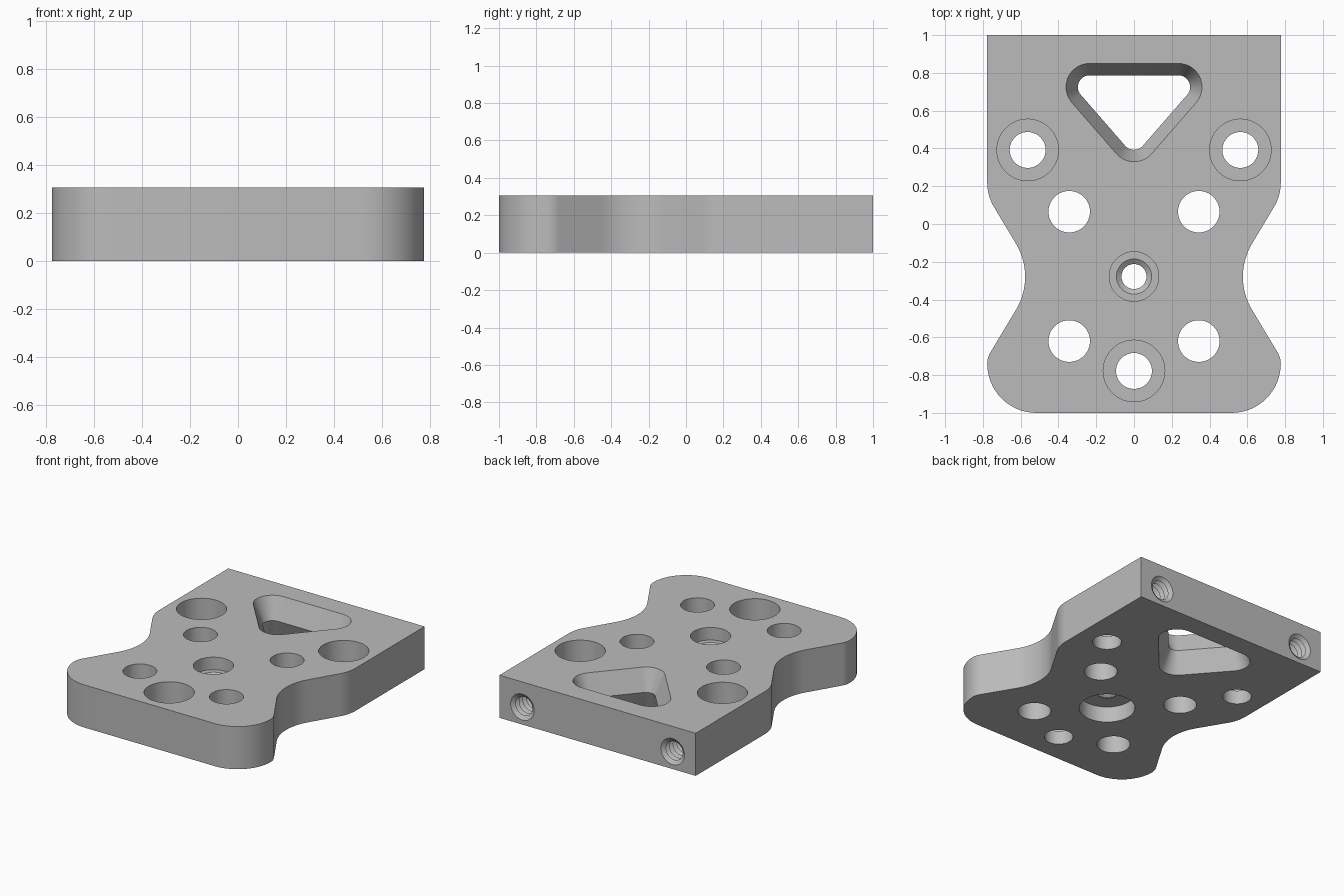
import bpy, bmesh, math
from mathutils import Matrix, Vector

cube = bpy.data.objects.get("Cube")
if cube:
    bpy.data.objects.remove(cube, do_unlink=True)

THICK = 0.305
MAJOR, MINOR = 0.093, 0.066   # thread radii

grey = bpy.data.materials.new("machined grey")
grey.use_nodes = True
colour = (0.5, 0.5, 0.5, 1)
grey.diffuse_color = colour
grey.node_tree.nodes["Principled BSDF"].inputs["Base Color"].default_value = colour


def loft(name, rings, matrix=Matrix()):
    """Closed solid through rings of equal point count."""
    bm = bmesh.new()
    loops = [[bm.verts.new(p) for p in ring] for ring in rings]
    n = len(loops[0])
    for a, b in zip(loops, loops[1:]):
        for i in range(n):
            j = (i + 1) % n
            bm.faces.new((a[i], a[j], b[j], b[i]))
    bm.faces.new(loops[0][::-1])
    bm.faces.new(loops[-1])
    bmesh.ops.recalc_face_normals(bm, faces=bm.faces)
    bm.transform(matrix)
    mesh = bpy.data.meshes.new(name)
    bm.to_mesh(mesh)
    bm.free()
    mesh.materials.append(grey)
    ob = bpy.data.objects.new(name, mesh)
    bpy.context.collection.objects.link(ob)
    return ob


def circle(r, z, n=64):
    return [(r * math.cos(t), r * math.sin(t), z)
            for t in (math.tau * i / n for i in range(n))]


def lathe(name, profile, matrix):
    return loft(name, [circle(r, z) for r, z in profile], matrix)


def fillet(corner, before, after, r, n=16):
    """Points of an arc rounding one outline corner."""
    c = Vector(corner)
    if r == 0:
        return [c]
    u, v = (Vector(before) - c).normalized(), (Vector(after) - c).normalized()
    half = u.angle(v) / 2
    centre = c + (u + v).normalized() * r / math.sin(half)
    start = c + u * r / math.tan(half) - centre
    end = c + v * r / math.tan(half) - centre
    sweep = math.pi - 2 * half
    return [centre + (start * math.sin((1 - k / n) * sweep)
                      + end * math.sin(k / n * sweep)) / math.sin(sweep)
            for k in range(n + 1)]


def thread(start, end, steps):
    return [(MAJOR if i % 2 else MINOR, start + (end - start) * i / steps)
            for i in range(steps + 1)]


# Plate outline: half is listed from front to back, then mirrored
half = [((0.777, -1), 0.26), ((0.777, -0.708), 0.115), ((0.52, -0.28), 0.34),
        ((0.777, 0.15), 0.25), ((0.777, 1), 0)]
corners = half + [((-x, y), r) for (x, y), r in reversed(half)]
outline = []
for i, (p, r) in enumerate(corners):
    outline += fillet(p, corners[i - 1][0], corners[(i + 1) % len(corners)][0], r)
plate = loft("plate", [[(p.x, p.y, z) for p in outline] for z in (0, THICK)])

cutters = []

# Plain through holes
for x in (-0.343, 0.343):
    for y in (-0.62, 0.065):
        cutters.append(lathe("through_hole", [(0.11, -0.05), (0.11, 0.4)],
                             Matrix.Translation((x, y, 0))))

# Counterbored holes, wide from the top
for x, y in ((-0.563, 0.392), (0.563, 0.392), (0, -0.778)):
    cutters.append(lathe("counterbore",
                         [(0.095, -0.05), (0.095, 0.1), (0.163, 0.1), (0.163, 0.4)],
                         Matrix.Translation((x, y, 0))))

# Centre hole: recess on both sides with a threaded web between
cutters.append(lathe("centre_hole",
                     [(0.185, -0.05), (0.185, 0.115)] + thread(0.115, 0.215, 5)
                     + [(0.131, 0.215), (0.131, 0.4)],
                     Matrix.Translation((0, -0.278, 0))))


# Rounded triangular window, narrowest at mid thickness
def triangle(r, z, n=16):
    ring = []
    for x, y, a, b in ((0.235, 0.725, -43, 90), (-0.235, 0.725, 90, 223),
                       (0, 0.455, 223, 317)):
        for k in range(n + 1):
            t = math.radians(a + (b - a) * k / n)
            ring.append((x + r * math.cos(t), y + r * math.sin(t), z))
    return ring


cutters.append(loft("triangle_window",
                    [triangle(r, z) for r, z in ((0.125, -0.05), (0.125, 0),
                     (0.062, THICK / 2), (0.125, THICK), (0.125, 0.4))]))

# Threaded blind holes in the back edge
for x in (-0.595, 0.595):
    m = Matrix.Translation((x, 1, 0.125)) @ Matrix.Rotation(math.pi / 2, 4, "X")
    cutters.append(lathe("threaded_hole",
                         [(MAJOR, -0.05), (MAJOR, 0)] + thread(0.02, 0.36, 17), m))

# Cut every hole, then drop the cutters
bpy.context.view_layer.objects.active = plate
plate.select_set(True)
for c in cutters:
    c.hide_render = True
    mod = plate.modifiers.new(c.name, "BOOLEAN")
    mod.operation = "DIFFERENCE"
    mod.solver = "EXACT"
    mod.object = c
    bpy.ops.object.modifier_apply(modifier=mod.name)
    bpy.data.objects.remove(c, do_unlink=True)

bpy.ops.object.shade_smooth_by_angle(angle=math.radians(25))
